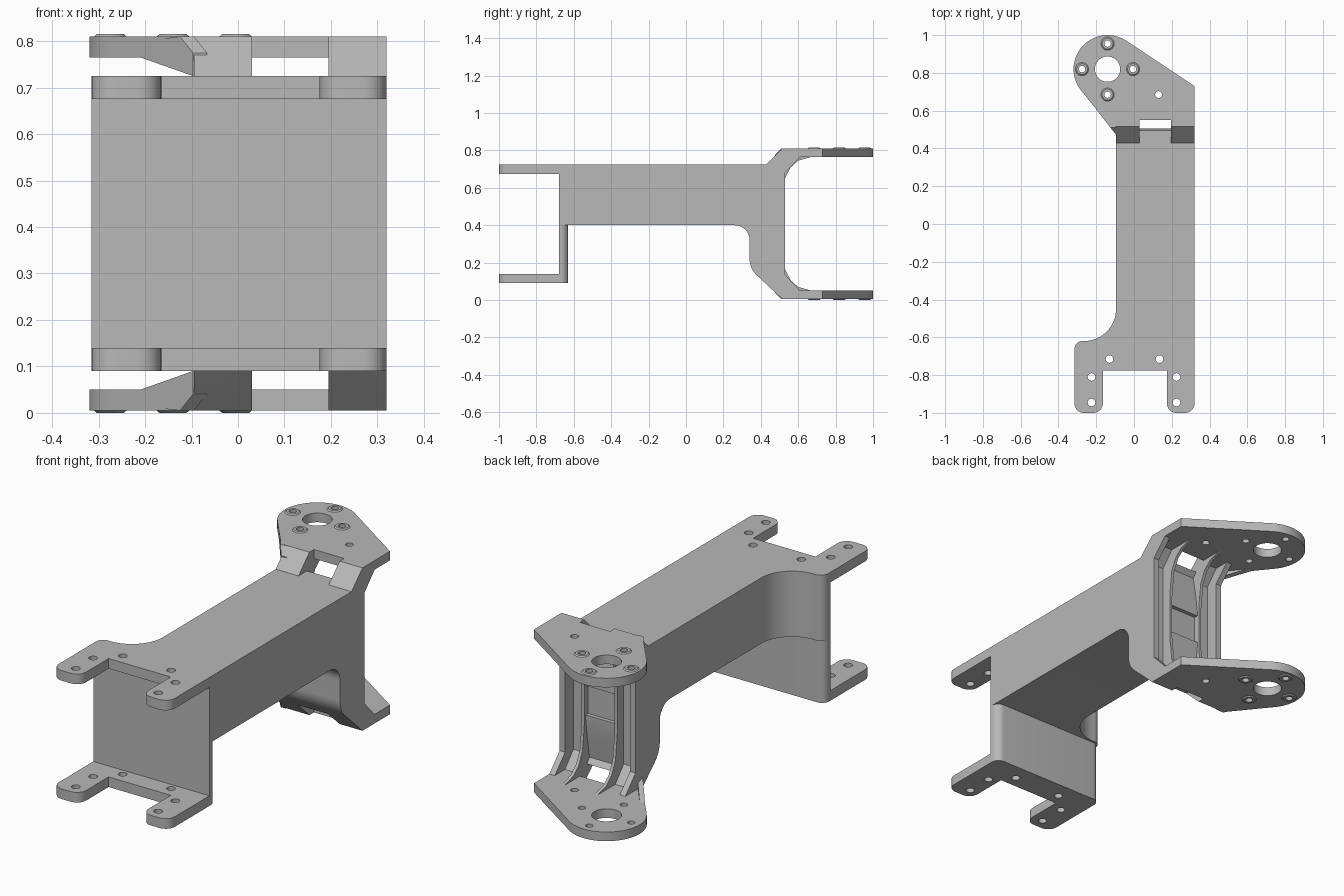
import bpy, bmesh
from math import sin, cos, radians

if "Cube" in bpy.data.objects:
    bpy.data.objects.remove(bpy.data.objects["Cube"], do_unlink=True)

HEIGHT = 0.815
LEFT, RIGHT = -0.095, 0.32          # main beam sides

grey = bpy.data.materials.new("grey_plastic")
grey.use_nodes = True
colour = (0.48, 0.48, 0.48, 1)
grey.diffuse_color = colour
grey.node_tree.nodes["Principled BSDF"].inputs["Base Color"].default_value = colour


def arc(cx, cy, r, start, end, n=12):
    angles = [radians(start + (end - start) * i / n) for i in range(n + 1)]
    return [(cx + r * cos(a), cy + r * sin(a)) for a in angles]


def circle(cx, cy, r, n=32):
    return arc(cx, cy, r, 0, 360, n)[:-1]


def finish(name, bm):
    bmesh.ops.recalc_face_normals(bm, faces=bm.faces)
    mesh = bpy.data.meshes.new(name)
    bm.to_mesh(mesh)
    bm.free()
    mesh.materials.append(grey)
    ob = bpy.data.objects.new(name, mesh)
    bpy.context.collection.objects.link(ob)
    return ob


def prism(name, pts, lo, hi, axis="z"):
    """Extrude an outline: xy points along z, or yz points along x."""
    bm = bmesh.new()
    place = (lambda p, d: (p[0], p[1], d)) if axis == "z" else (lambda p, d: (d, p[0], p[1]))
    face = bm.faces.new([bm.verts.new(place(p, lo)) for p in pts])
    out = bmesh.ops.extrude_face_region(bm, geom=[face])
    step = (0, 0, hi - lo) if axis == "z" else (hi - lo, 0, 0)
    verts = [g for g in out["geom"] if isinstance(g, bmesh.types.BMVert)]
    bmesh.ops.translate(bm, verts=verts, vec=step)
    return finish(name, bm)


def hull(name, pts):
    bm = bmesh.new()
    for p in pts:
        bm.verts.new(p)
    bmesh.ops.convex_hull(bm, input=bm.verts)
    bmesh.ops.dissolve_limit(bm, angle_limit=0.01, verts=bm.verts, edges=bm.edges)
    return finish(name, bm)


def cut(target, cutters):
    for cutter in cutters:
        mod = target.modifiers.new("cut", "BOOLEAN")
        mod.operation, mod.solver, mod.object = "DIFFERENCE", "EXACT", cutter
        bpy.context.view_layer.objects.active = target
        bpy.ops.object.modifier_apply(modifier=mod.name)
        bpy.data.objects.remove(cutter, do_unlink=True)


def hole(x, y, r):
    return prism("hole_cutter", circle(x, y, r), -0.1, 1)


def window(z_low, z_high):
    outline = [(0.03, 0.40), (0.195, 0.40), (0.195, 0.55), (0.03, 0.55)]
    return prism("window_cutter", outline, z_low, z_high)


def mirrored(pts):
    """Close a yz half outline with its copy below the middle height."""
    return pts + [(y, HEIGHT - z) for y, z in reversed(pts)]


parts = []

# Main beam with its rear upright and sloped shoulders
beam_side = ([(-0.45, 0.40)] + arc(0.26, 0.32, 0.08, 90, 0) + arc(0.46, 0.22, 0.12, 180, 225)
             + [(0.515, 0.005), (0.515, 0.05), (0.61, 0.05), (0.53, 0.135), (0.53, 0.68),
                (0.61, 0.765), (0.515, 0.765), (0.515, 0.81), (0.43, 0.725), (-0.45, 0.725)])
beam = prism("beam", beam_side, LEFT, RIGHT, "x")
pocket = mirrored([(0.465, 0.69), (0.535, 0.77), (0.65, 0.77)])
cut(beam, [prism("pocket_cutter", pocket, LEFT + 0.03, RIGHT - 0.03, "x"),
           window(0.725, 0.9), window(-0.1, 0.09)])
parts.append(beam)

# Flared front block and the thin wall below it
parts.append(prism("front_block",
                   [(-0.315, -0.68), (RIGHT, -0.68), (RIGHT, -0.45)]
                   + arc(-0.265, -0.45, 0.17, 0, -90, 16)
                   + arc(-0.275, -0.66, 0.04, 90, 180, 8), 0.40, 0.725))
parts.append(prism("front_wall",
                   [(-0.315, -0.68), (RIGHT, -0.68)] + arc(RIGHT - 0.04, -0.67, 0.04, 0, 90, 8)
                   + arc(-0.275, -0.67, 0.04, 90, 180, 8), 0.09, 0.40))

# Ribs and stepped panel inside the rear pocket
rib = mirrored([(0.45, 0.68), (0.515, 0.768), (0.68, 0.768), (0.60, 0.745),
                (0.56, 0.71), (0.53, 0.66), (0.515, 0.52)])
rib = [(0.45, 0.68), (0.515, 0.768), (0.68, 0.768), (0.60, 0.745), (0.56, 0.71), (0.53, 0.65), (0.515, 0.52)]
rib = mirrored(rib)
for side, x in (("left", 0.195), ("right", 0.015)):
    parts.append(prism(side + "_rib", rib, x, x + 0.015, "x"))
panel = mirrored([(0.45, 0.70), (0.475, 0.70), (0.495, 0.58), (0.505, 0.50),
                  (0.505, 0.48), (0.485, 0.48)])
parts.append(prism("rear_panel", panel, 0.03, 0.195, "x"))

# Fork tongue outline with rounded ends
tongues = ([(-0.315, -0.68)] + arc(-0.265, -0.95, 0.05, 180, 270, 8)
           + arc(-0.215, -0.95, 0.05, 270, 360, 8) + [(-0.165, -0.775), (0.175, -0.775)]
           + arc(0.225, -0.95, 0.05, 180, 270, 8) + arc(0.27, -0.95, 0.05, 270, 360, 8)
           + [(RIGHT, -0.68)])
fork_holes = [(s * 0.225, y) for s in (-1, 1) for y in (-0.81, -0.945)]
fork_holes += [(-0.13, -0.715), (0.135, -0.715)]

# Joint plate outline and bolt positions
cx, cy = -0.14, 0.82
plate_outline = circle(cx, cy, 0.18, 64) + [(-0.125, 0.515), (RIGHT, 0.515), (RIGHT, 0.73)]
bolts = [(cx + 0.135 * dx, cy + 0.135 * dy) for dx, dy in ((1, 0), (-1, 0), (0, 1), (0, -1))]
gusset_edge = [(-0.097, 0.475, 0.775), (-0.125, 0.51, 0.81), (-0.097, 0.475, 0.725),
               (-0.12, 0.505, 0.735), (-0.21, 0.62, 0.765), (-0.21, 0.62, 0.80)]

for level in ("upper", "lower"):
    def flip(z):
        return z if level == "upper" else HEIGHT - z

    # Front fork
    fork = prism(level + "_front_fork", tongues, flip(0.675), flip(0.725))
    cut(fork, [hole(x, y, 0.02) for x, y in fork_holes])
    parts.append(fork)

    # Rear joint plate
    plate = hull(level + "_joint_plate",
                 [(x, y, flip(z)) for x, y in plate_outline for z in (0.765, 0.81)])
    cut(plate, [hole(cx, cy, 0.067), hole(0.13, 0.685, 0.018), window(-0.1, 1)]
        + [hole(x, y, 0.017) for x, y in bolts])
    parts.append(plate)

    # Raised bolt rings
    for i, (x, y) in enumerate(bolts):
        ring = hull(f"{level}_bolt_ring_{i + 1}",
                    [(px, py, flip(z)) for r, z in ((0.035, 0.81), (0.029, 0.815))
                     for px, py in circle(x, y, r)])
        cut(ring, [hole(x, y, 0.017)])
        parts.append(ring)

    # Gusset along the slanted plate edge
    parts.append(hull(level + "_gusset",
                      [(x + d, y, flip(z)) for x, y, z in gusset_edge for d in (0, 0.03)]))

# Smooth the round surfaces, keep the edges sharp
bpy.ops.object.select_all(action="DESELECT")
for ob in parts:
    ob.select_set(True)
bpy.context.view_layer.objects.active = beam
bpy.ops.object.shade_smooth_by_angle(angle=radians(30))
